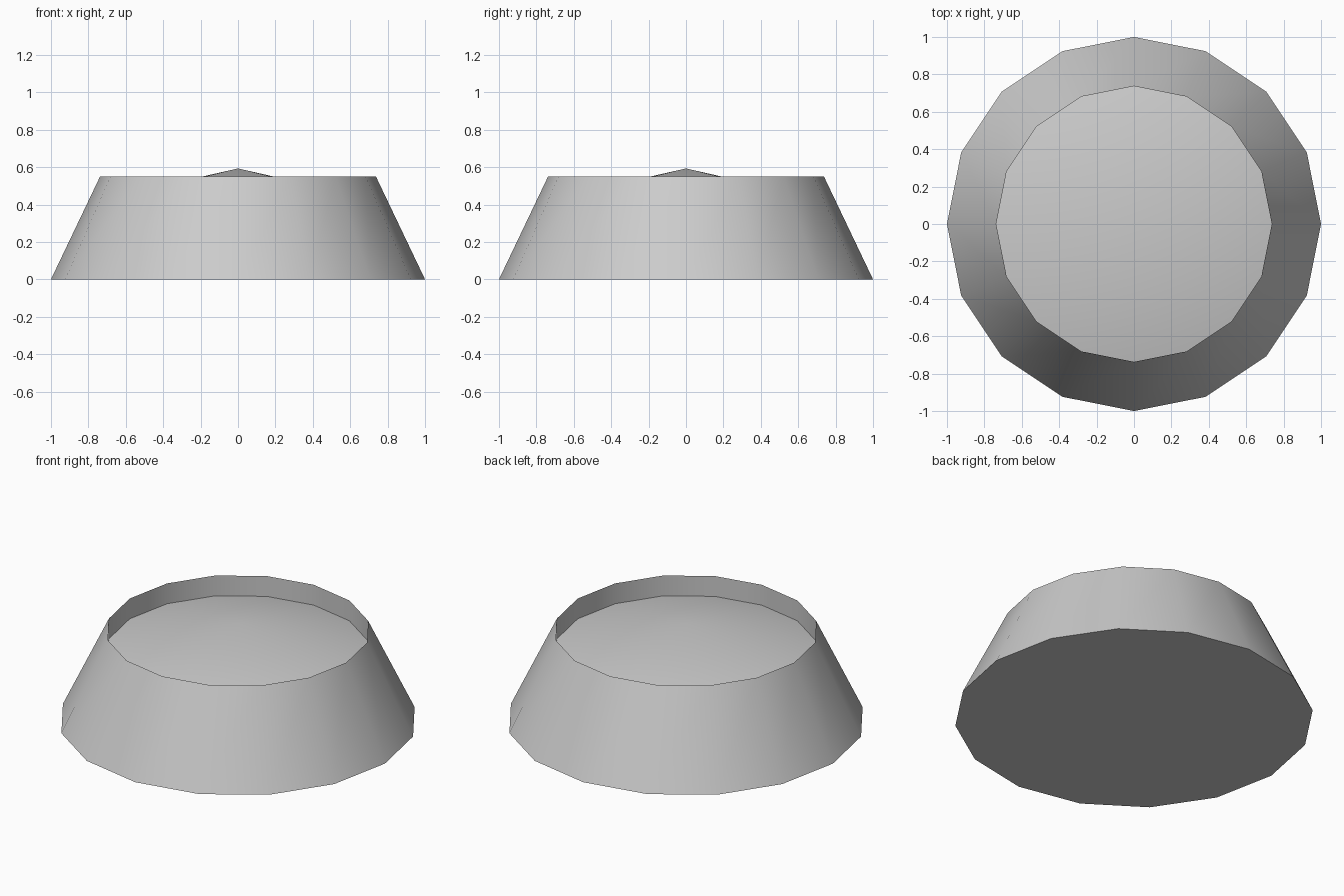
import bpy, bmesh, math

if "Cube" in bpy.data.objects:
    bpy.data.objects.remove(bpy.data.objects["Cube"])

SIDES = 16

# Plain grey material
grey = bpy.data.materials.new("light_grey")
grey.diffuse_color = (0.6, 0.6, 0.6, 1)
grey.use_nodes = True
grey.node_tree.nodes["Principled BSDF"].inputs["Base Color"].default_value = grey.diffuse_color

bm = bmesh.new()


def ring(radius, z):
    return [bm.verts.new((radius * math.cos(i * math.tau / SIDES),
                          radius * math.sin(i * math.tau / SIDES), z))
            for i in range(SIDES)]


# Base, tapered wall, sunken lip
base, rim, ledge = ring(1.0, 0.0), ring(0.737, 0.551), ring(0.737, 0.426)
bm.faces.new(base[::-1])
for low, high in ((base, rim), (rim, ledge)):
    for i in range(SIDES):
        j = (i + 1) % SIDES
        bm.faces.new((low[i], low[j], high[j], high[i]))

# Shallow cone filling the recess
apex = bm.verts.new((0, 0, 0.593))
for i in range(SIDES):
    bm.faces.new((ledge[i], ledge[(i + 1) % SIDES], apex))

mesh = bpy.data.meshes.new("tapered_dish")
bm.to_mesh(mesh)
bm.free()
mesh.materials.append(grey)
dish = bpy.data.objects.new("tapered_dish", mesh)
bpy.context.collection.objects.link(dish)

# Smooth walls with crisp rim and base edges
bpy.context.view_layer.objects.active = dish
dish.select_set(True)
bpy.ops.object.shade_smooth_by_angle(angle=math.radians(40))
